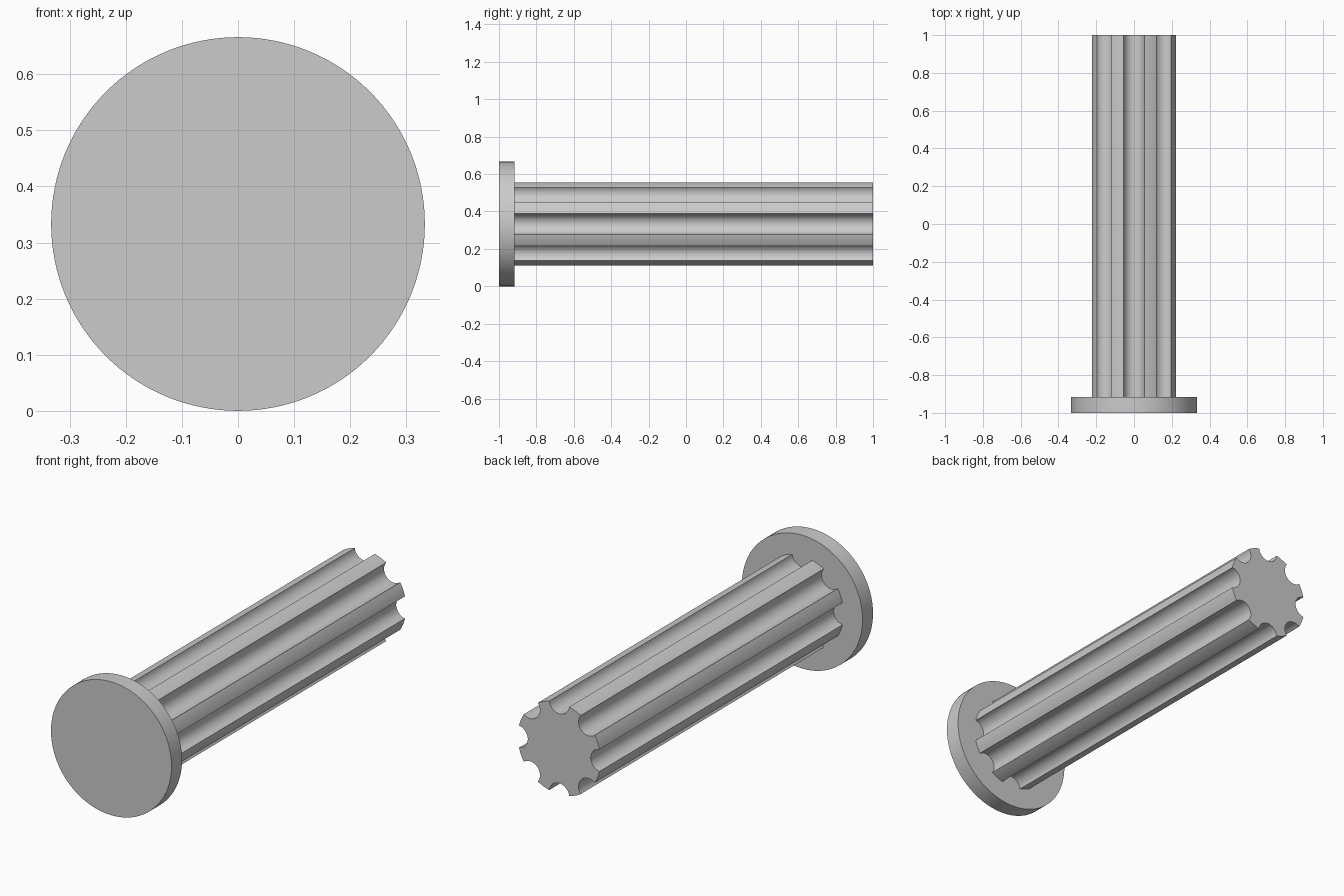
import bpy, bmesh, math
from mathutils import Vector

cube = bpy.data.objects.get("Cube")
if cube:
    bpy.data.objects.remove(cube, do_unlink=True)

CENTRE_Z = 0.333
FLANGE_R = 0.333
SHAFT_R = 0.229
GROOVE_R = 0.0555
GROOVES = 8
FLANGE_BACK = -0.917

grey = bpy.data.materials.new("plain_grey")
grey.use_nodes = True
colour = (0.6, 0.6, 0.6, 1)
grey.diffuse_color = colour
grey.node_tree.nodes["Principled BSDF"].inputs["Base Color"].default_value = colour


def extrude_profile(name, points, y0, y1):
    """Solid with the given x-z outline, running from y0 to y1."""
    bm = bmesh.new()
    face = bm.faces.new([bm.verts.new((x, y0, z + CENTRE_Z)) for x, z in points])
    moved = bmesh.ops.extrude_face_region(bm, geom=[face])["geom"]
    verts = [v for v in moved if isinstance(v, bmesh.types.BMVert)]
    bmesh.ops.translate(bm, verts=verts, vec=(0, y1 - y0, 0))
    bmesh.ops.recalc_face_normals(bm, faces=bm.faces)
    mesh = bpy.data.meshes.new(name)
    bm.to_mesh(mesh)
    bm.free()
    mesh.materials.append(grey)
    obj = bpy.data.objects.new(name, mesh)
    bpy.context.collection.objects.link(obj)
    bpy.ops.object.select_all(action='DESELECT')
    obj.select_set(True)
    bpy.context.view_layer.objects.active = obj
    bpy.ops.object.shade_smooth_by_angle(angle=math.radians(30))
    return obj


def polar(radius, angle):
    return Vector((radius * math.cos(angle), radius * math.sin(angle)))


def fluted_outline():
    """Circle with round grooves centred on its rim."""
    pitch = math.tau / GROOVES
    half = 2 * math.asin(GROOVE_R / (2 * SHAFT_R))
    sweep = math.pi / 2 - half / 2
    points = []
    for i in range(GROOVES):
        a = i * pitch
        # Groove arc, bulging toward the axis
        for k in range(17):
            t = a + math.pi + sweep * (1 - k / 8)
            points.append(polar(SHAFT_R, a) + polar(GROOVE_R, t))
        # Land between two grooves
        for k in range(1, 6):
            points.append(polar(SHAFT_R, a + half + (pitch - 2 * half) * k / 6))
    return points


# Round head at the front
disc = [polar(FLANGE_R, math.tau * i / 128) for i in range(128)]
extrude_profile("head_flange", disc, -1, FLANGE_BACK)

# Fluted shaft running to the back
extrude_profile("fluted_shaft", fluted_outline(), FLANGE_BACK, 1)
